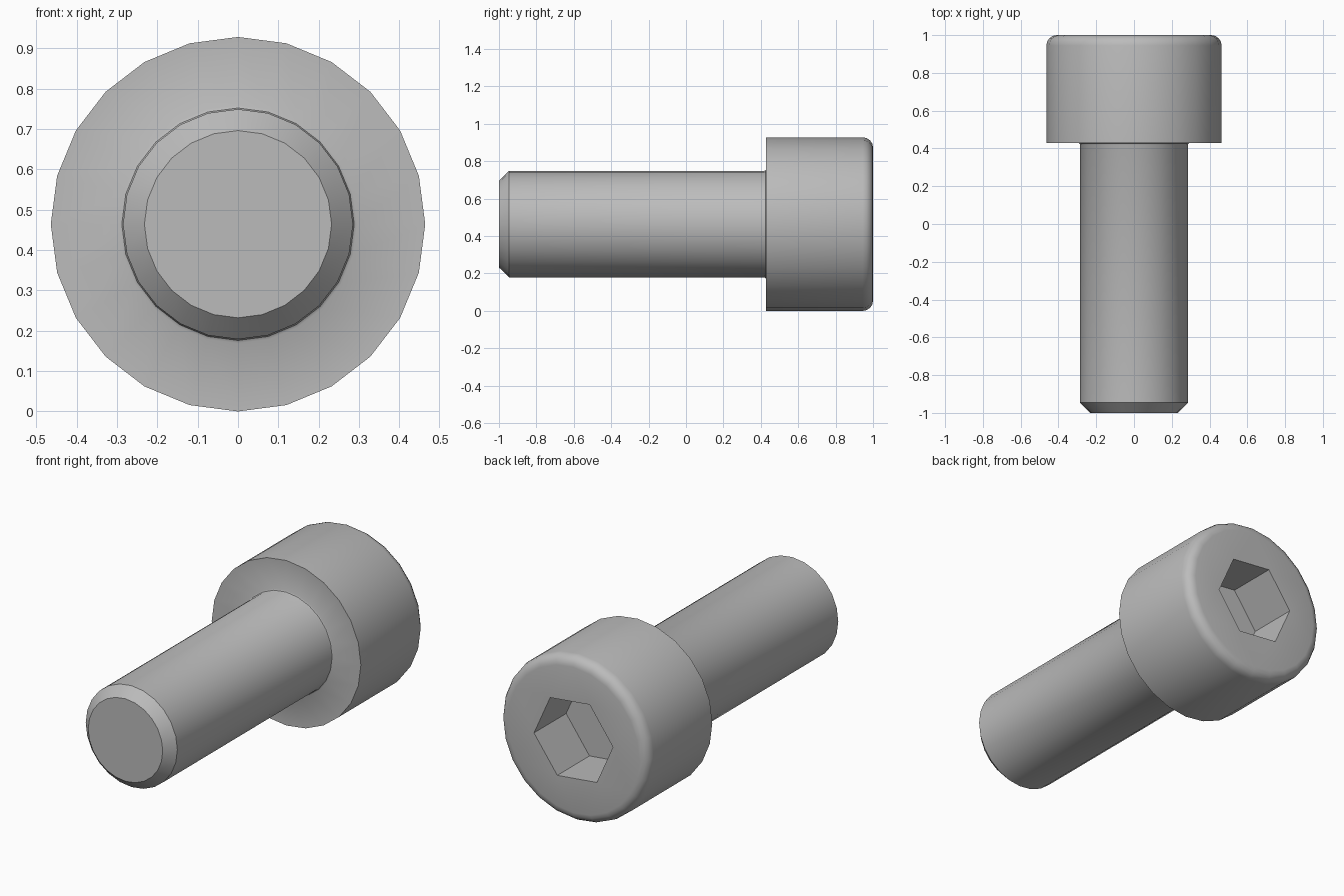
import bpy, bmesh
from math import sin, cos, pi, radians

if "Cube" in bpy.data.objects:
    bpy.data.objects.remove(bpy.data.objects["Cube"], do_unlink=True)

SIDES = 24
HEAD_R, SHANK_R, FILLET = 0.464, 0.285, 0.055
HEX_R, HEX_TURN, DEPTH = 0.247, radians(-6), 0.286

steel = bpy.data.materials.new("grey_steel")
steel.use_nodes = True
grey = (0.5, 0.5, 0.5, 1)
steel.diffuse_color = grey
steel.node_tree.nodes["Principled BSDF"].inputs["Base Color"].default_value = grey


def ring(bm, r, y, n, turn=0):
    """Closed ring of vertices around the bolt axis."""
    angles = [turn + 2 * pi * i / n for i in range(n)]
    return [bm.verts.new((r * cos(a), y, HEAD_R + r * sin(a))) for a in angles]


def loft(bm, a, b):
    n = len(a)
    for i in range(n):
        j = (i + 1) % n
        bm.faces.new((a[i], a[j], b[j], b[i]))


def loop_edges(bm, loop):
    n = len(loop)
    return [bm.edges.get((loop[i], loop[(i + 1) % n]))
            or bm.edges.new((loop[i], loop[(i + 1) % n])) for i in range(n)]


bm = bmesh.new()

# Shank with chamfered tip, small neck fillet, then head with rounded rim
profile = [(0.232, -1), (SHANK_R, -0.946), (SHANK_R, 0.418),
           (SHANK_R + 0.003, 0.425), (SHANK_R + 0.01, 0.429), (HEAD_R, 0.429)]
for k in range(5):
    t = k / 4 * pi / 2
    profile.append((HEAD_R - FILLET * (1 - cos(t)), 1 - FILLET * (1 - sin(t))))
rings = [ring(bm, r, y, SIDES) for r, y in profile]
for a, b in zip(rings, rings[1:]):
    loft(bm, a, b)
bm.faces.new(rings[0])

# Hexagonal socket sunk into the head
mouth = ring(bm, HEX_R, 1, 6, HEX_TURN)
floor = ring(bm, HEX_R, 1 - DEPTH, 6, HEX_TURN)
loft(bm, mouth, floor)
bm.faces.new(floor)

# Flat head face between rim and socket
bmesh.ops.triangle_fill(bm, use_beauty=True,
                        edges=loop_edges(bm, rings[-1]) + loop_edges(bm, mouth))
bmesh.ops.recalc_face_normals(bm, faces=bm.faces)

mesh = bpy.data.meshes.new("socket_head_bolt")
bm.to_mesh(mesh)
bm.free()
mesh.materials.append(steel)
bolt = bpy.data.objects.new("socket_head_bolt", mesh)
bpy.context.collection.objects.link(bolt)
bpy.context.view_layer.objects.active = bolt
bolt.select_set(True)
bpy.ops.object.shade_smooth_by_angle(angle=radians(30))
